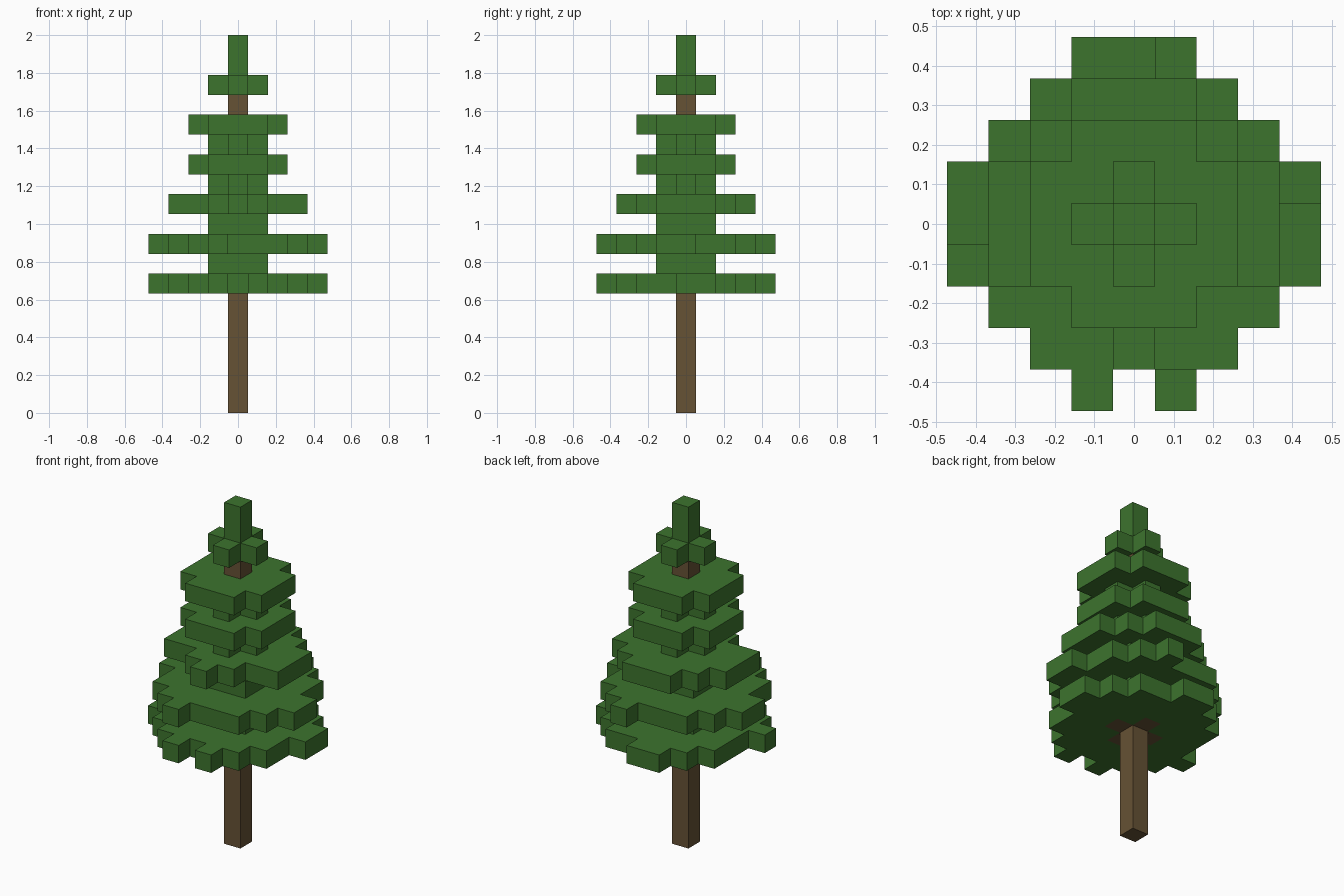
import bpy
import bmesh

cube = bpy.data.objects.get("Cube")
if cube:
    bpy.data.objects.remove(cube, do_unlink=True)

U = 2 / 19  # edge length of one block


def material(name, rgb):
    mat = bpy.data.materials.new(name)
    mat.use_nodes = True
    colour = (*rgb, 1)
    mat.diffuse_color = colour
    bsdf = next(n for n in mat.node_tree.nodes if n.type == "BSDF_PRINCIPLED")
    bsdf.inputs["Base Color"].default_value = colour
    return mat


green = material("needle green", (0.046, 0.174, 0.027))
brown = material("bark brown", (0.133, 0.084, 0.035))


def disc(reach, diagonal):
    """Square of cells with its corners trimmed along the diagonal."""
    span = range(-reach, reach + 1)
    return {(x, y) for x in span for y in span if abs(x) + abs(y) <= diagonal}


def slab(name, cells, bottom, top, mats, is_bark=lambda x, y: False):
    """Extrude a set of grid cells between two block levels, outer faces only."""
    bm = bmesh.new()

    def quad(corners, index):
        face = bm.faces.new([bm.verts.new([c * U for c in p]) for p in corners])
        face.material_index = index

    for x, y in sorted(cells):
        index = int(is_bark(x, y))
        h = 0.5
        ring = [(x - h, y - h), (x + h, y - h), (x + h, y + h), (x - h, y + h)]
        quad([(*p, top) for p in ring], index)
        quad([(*p, bottom) for p in reversed(ring)], index)
        sides = [(0, -1), (1, 0), (0, 1), (-1, 0)]
        for i, (dx, dy) in enumerate(sides):
            if (x + dx, y + dy) not in cells:
                a, b = ring[i], ring[(i + 1) % 4]
                quad([(*a, bottom), (*b, bottom), (*b, top), (*a, top)], index)

    # Weld the cells and merge coplanar faces of the same colour
    bmesh.ops.remove_doubles(bm, verts=bm.verts, dist=U * 0.01)
    bmesh.ops.dissolve_limit(bm, angle_limit=0.01, verts=bm.verts,
                             edges=bm.edges, delimit={"MATERIAL"})
    mesh = bpy.data.meshes.new(name)
    bm.to_mesh(mesh)
    bm.free()
    for mat in mats:
        mesh.materials.append(mat)
    obj = bpy.data.objects.new(name, mesh)
    bpy.context.collection.objects.link(obj)


# Trunk, bare at the foot and just below the crown
slab("trunk", {(0, 0)}, 0, 16, [brown])

# Lowest boughs, with bark-coloured branch stubs around the trunk
tips = {(-1, -4), (1, -4), (4, 0), (4, 1), (-1, 4), (0, 4), (-4, -1)}
slab("lowest_boughs", disc(3, 5) | tips, 6, 7, [green, brown],
     lambda x, y: abs(x) + abs(y) <= 1)

# Second boughs, with the tips in other places
tips = {(-1, -4), (4, -1), (4, 0), (1, 4), (-4, 0), (-4, 1)}
slab("second_boughs", disc(3, 5) | tips, 8, 9, [green])

# Middle boughs, thinner at the front
gaps = {(-2, -2), (2, -2), (-1, -3), (1, -3)}
slab("middle_boughs", disc(3, 4) - gaps, 10, 11, [green])

# Upper boughs
slab("fourth_boughs", disc(2, 3), 12, 13, [green])
slab("top_boughs", disc(2, 3), 14, 15, [green])

# Narrow inner foliage between the boughs
for level, diagonal in ((7, 2), (9, 2), (11, 1), (13, 1)):
    slab(f"inner_foliage_{level}", disc(1, diagonal), level, level + 1, [green])

# Crown and tip
slab("crown", disc(1, 1), 16, 17, [green])
slab("crown_tip", {(0, 0)}, 17, 19, [green])
